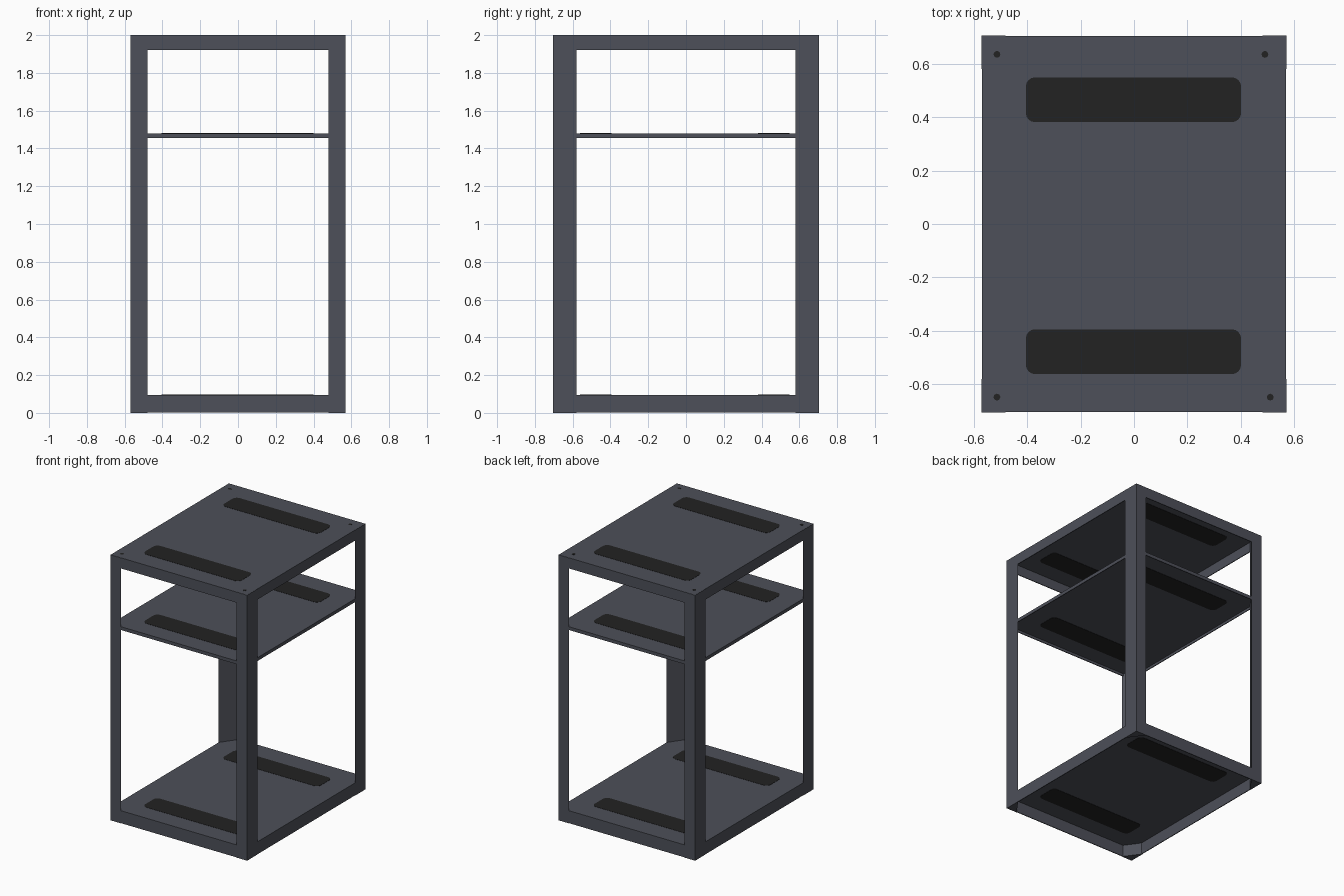
import bpy, bmesh, math

if "Cube" in bpy.data.objects:
    bpy.data.objects.remove(bpy.data.objects["Cube"])

HX, HY = 0.57, 0.705          # half width and half depth of the cabinet


def material(name, rgb):
    m = bpy.data.materials.new(name)
    m.diffuse_color = (*rgb, 1)
    m.use_nodes = True
    m.node_tree.nodes["Principled BSDF"].inputs["Base Color"].default_value = m.diffuse_color
    return m


STEEL = material("slate_grey", (0.075, 0.080, 0.100))
BLACK = material("soft_black", (0.016, 0.016, 0.016))


def make_object(name, bm, mat):
    bmesh.ops.recalc_face_normals(bm, faces=bm.faces[:])
    me = bpy.data.meshes.new(name)
    bm.to_mesh(me)
    bm.free()
    me.materials.append(mat)
    ob = bpy.data.objects.new(name, me)
    bpy.context.collection.objects.link(ob)
    return ob


def prism(name, outline, z0, z1, mat):
    """Extrude a flat outline from z0 up to z1."""
    bm = bmesh.new()
    face = bm.faces.new([bm.verts.new((x, y, z0)) for x, y in outline])
    ext = bmesh.ops.extrude_face_region(bm, geom=[face])
    for v in ext["geom"]:
        if isinstance(v, bmesh.types.BMVert):
            v.co.z = z1
    return make_object(name, bm, mat)


def tray(name, z0, z1, hx, hy, t=0.006):
    """Folded sheet panel with a downward lip, open underneath."""
    def ring(bm, ax, ay, z):
        return [bm.verts.new((sx * ax, sy * ay, z))
                for sx, sy in ((-1, -1), (1, -1), (1, 1), (-1, 1))]
    bm = bmesh.new()
    rings = [ring(bm, hx, hy, z1), ring(bm, hx, hy, z0),
             ring(bm, hx - t, hy - t, z0), ring(bm, hx - t, hy - t, z1 - t)]
    for a, b in zip(rings, rings[1:]):
        for i in range(4):
            j = (i + 1) % 4
            bm.faces.new((a[i], a[j], b[j], b[i]))
    bm.faces.new(rings[0])
    bm.faces.new(rings[-1])
    return make_object(name, bm, STEEL)


def rounded_rect(cx, cy, hx, hy, r, steps=4):
    pts = []
    for k, (sx, sy) in enumerate(((1, 1), (-1, 1), (-1, -1), (1, -1))):
        for i in range(steps + 1):
            a = math.pi / 2 * (k + i / steps)
            pts.append((cx + sx * (hx - r) + r * math.cos(a),
                        cy + sy * (hy - r) + r * math.sin(a)))
    return pts


# Triangular corner posts
for sx, side in ((-1, "left"), (1, "right")):
    for sy, end in ((-1, "front"), (1, "back")):
        prism(f"{end}_{side}_post",
              [(sx * HX, sy * HY), (sx * (HX - 0.09), sy * HY),
               (sx * HX, sy * (HY - 0.125))], 0, 1.999, STEEL)

# Base, shelf and top panels, each with two cable slots visible on both faces
for name, z0, z1, inset in (("base_panel", 0.001, 0.095, 0.001),
                            ("shelf", 1.455, 1.48, 0.003),
                            ("top_panel", 1.92, 2.0, 0.001)):
    tray(name, z0, z1, HX - inset, HY - inset)
    for cy, end in ((-0.478, "front"), (0.465, "back")):
        prism(f"{name}_{end}_cable_slot",
              rounded_rect(-0.002, cy, 0.403, 0.084, 0.035),
              z1 - 0.0078, z1 + 0.0015, BLACK)

# Small screw heads on the top corners
for i, (x, y) in enumerate(((-0.513, 0.635), (0.49, 0.635),
                            (-0.513, -0.648), (0.51, -0.648))):
    prism(f"screw_{i + 1}", rounded_rect(x, y, 0.013, 0.013, 0.013, 2),
          1.998, 2.0012, BLACK)
